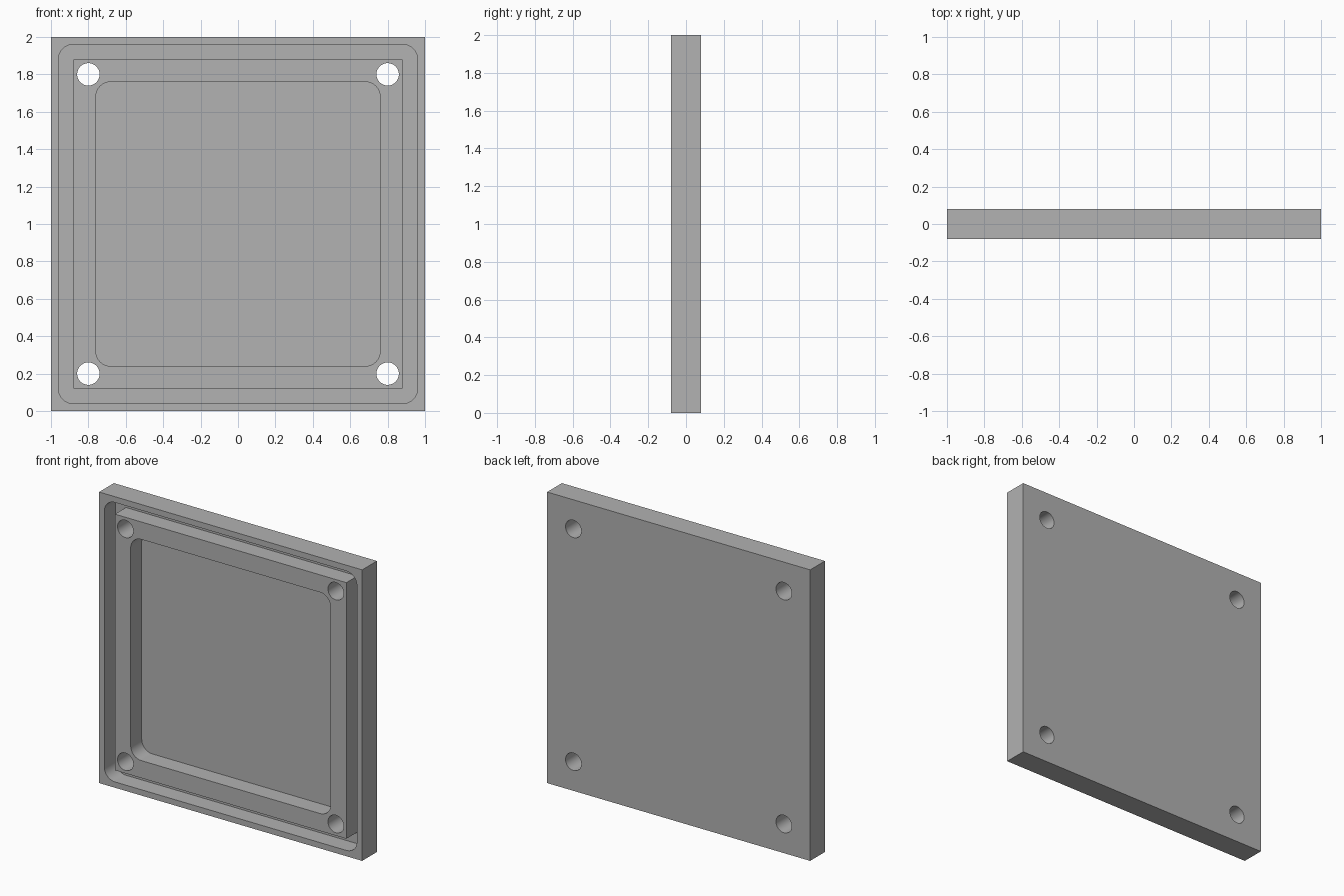
import bpy
import bmesh
from math import cos, sin, pi, radians

if "Cube" in bpy.data.objects:
    bpy.data.objects.remove(bpy.data.objects["Cube"], do_unlink=True)

HALF_DEPTH = 0.08
RECESS_DEPTH = 0.12
MID_Z = 1.0

grey = bpy.data.materials.new("plain_grey")
grey.use_nodes = True
colour = (0.445, 0.445, 0.445, 1)
grey.diffuse_color = colour
grey.node_tree.nodes["Principled BSDF"].inputs["Base Color"].default_value = colour


def square(half, radius=0, steps=12):
    """Outline of a square, with rounded corners if a radius is given."""
    points = []
    for corner, (sx, sz) in enumerate([(1, 1), (-1, 1), (-1, -1), (1, -1)]):
        count = steps if radius else 0
        for i in range(count + 1):
            a = pi / 2 * (corner + i / max(count, 1))
            points.append((sx * (half - radius) + radius * cos(a),
                           sz * (half - radius) + radius * sin(a)))
    return points


def circle(cx, cz, radius, sides=48):
    return [(cx + radius * cos(2 * pi * i / sides),
             cz + radius * sin(2 * pi * i / sides)) for i in range(sides)]


def prism(name, outline, front, back):
    """Solid made by extruding an outline from front to back along y."""
    bm = bmesh.new()
    face = bm.faces.new([bm.verts.new((x, front, MID_Z + z)) for x, z in outline])
    grown = bmesh.ops.extrude_face_region(bm, geom=[face])["geom"]
    bmesh.ops.translate(bm, vec=(0, back - front, 0),
                        verts=[v for v in grown if isinstance(v, bmesh.types.BMVert)])
    bmesh.ops.recalc_face_normals(bm, faces=bm.faces)
    mesh = bpy.data.meshes.new(name)
    bm.to_mesh(mesh)
    bm.free()
    mesh.materials.append(grey)
    obj = bpy.data.objects.new(name, mesh)
    bpy.context.collection.objects.link(obj)
    return obj


def cut(target, cutter):
    """Subtract the cutter from the target, then discard the cutter."""
    mod = target.modifiers.new("cut", 'BOOLEAN')
    mod.operation = 'DIFFERENCE'
    mod.solver = 'EXACT'
    mod.object = cutter
    bpy.context.view_layer.objects.active = target
    bpy.ops.object.modifier_apply(modifier=mod.name)
    bpy.data.objects.remove(cutter, do_unlink=True)


# Square plate
plate = prism("cover_plate", square(1.0), -HALF_DEPTH, HALF_DEPTH)
floor = -HALF_DEPTH + RECESS_DEPTH
outside = -HALF_DEPTH - 0.1

# Groove around the front, rounded outside and square inside
groove = prism("groove_cutter", square(0.96, 0.08), outside, floor)
cut(groove, prism("groove_core", square(0.88), outside - 0.1, floor + 0.1))
cut(plate, groove)

# Central pocket with rounded corners
cut(plate, prism("pocket_cutter", square(0.76, 0.08), outside, floor))

# Screw holes through the four corners
for sx in (-1, 1):
    for sz in (-1, 1):
        cut(plate, prism("hole_cutter", circle(sx * 0.8, sz * 0.8, 0.06),
                         outside, HALF_DEPTH + 0.1))

# Smooth round walls, sharp edges
bpy.ops.object.select_all(action='DESELECT')
plate.select_set(True)
bpy.context.view_layer.objects.active = plate
bpy.ops.object.shade_smooth_by_angle(angle=radians(30))
